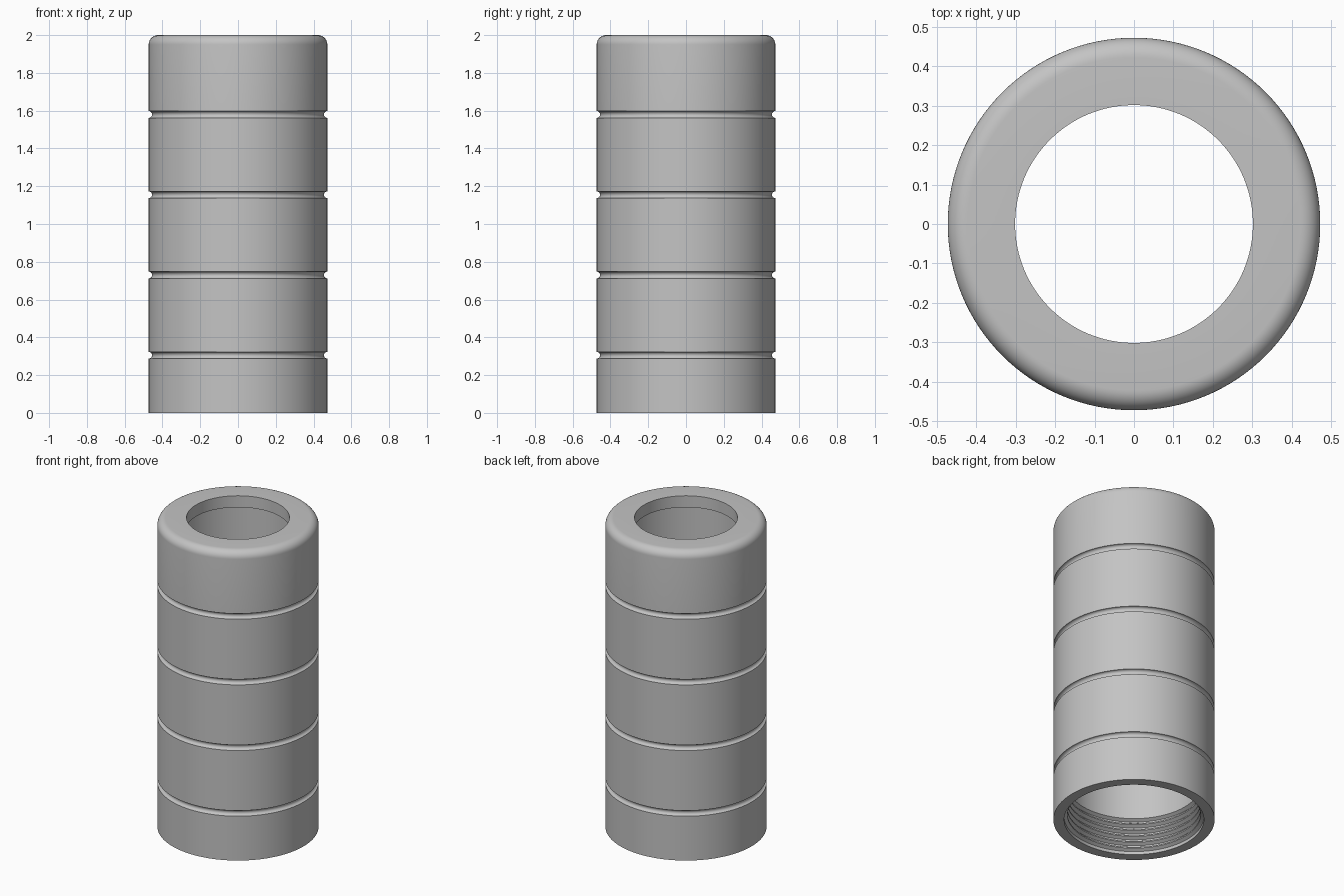
import bpy, bmesh, math

if "Cube" in bpy.data.objects:
    bpy.data.objects.remove(bpy.data.objects["Cube"])

OUTER, HOLE, BORE, ROOT = 0.473, 0.302, 0.39, 0.41
SEGMENTS = 128

grey = bpy.data.materials.new("plain grey")
grey.diffuse_color = (0.55, 0.55, 0.55, 1)
grey.use_nodes = True
grey.node_tree.nodes["Principled BSDF"].inputs["Base Color"].default_value = grey.diffuse_color


def arc(cx, cz, r, start, end, steps):
    """Points on a circle in the profile plane, angles in degrees."""
    out = []
    for i in range(steps + 1):
        a = math.radians(start + (end - start) * i / steps)
        out.append((cx + r * math.cos(a), cz + r * math.sin(a)))
    return out


# Outer wall, from the bottom rim up, with four rounded grooves
profile = [(ROOT, 0), (OUTER, 0)]
for i in range(4):
    profile += arc(OUTER, 0.305 + 0.425 * i, 0.018, 270, 90, 10)

# Rounded top edge, flat top, hole and inner lip
fillet = 0.05
profile += arc(OUTER - fillet, 2 - fillet, fillet, 0, 90, 10)
profile += [(HOLE, 2), (HOLE, 1.925), (BORE, 1.925)]

# Smooth bore down to the threaded mouth
pitch, turns = 0.04, 6
for i in range(turns, 0, -1):
    z = i * pitch
    profile += [(BORE, z), (BORE, z - 0.008), (ROOT, z - 0.020), (ROOT, z - 0.028)]

# Revolve the closed profile into the sleeve
bm = bmesh.new()
verts = [bm.verts.new((x, 0, z)) for x, z in profile]
edges = [bm.edges.new((verts[i], verts[(i + 1) % len(verts)])) for i in range(len(verts))]
bmesh.ops.spin(bm, geom=verts + edges, cent=(0, 0, 0), axis=(0, 0, 1),
               angle=math.tau, steps=SEGMENTS, use_merge=True)
bmesh.ops.remove_doubles(bm, verts=bm.verts, dist=1e-5)
bmesh.ops.recalc_face_normals(bm, faces=bm.faces)
mesh = bpy.data.meshes.new("grooved_sleeve")
bm.to_mesh(mesh)
bm.free()

sleeve = bpy.data.objects.new("grooved_sleeve", mesh)
bpy.context.collection.objects.link(sleeve)
mesh.materials.append(grey)
bpy.context.view_layer.objects.active = sleeve
sleeve.select_set(True)
bpy.ops.object.shade_smooth_by_angle(angle=math.radians(30))
